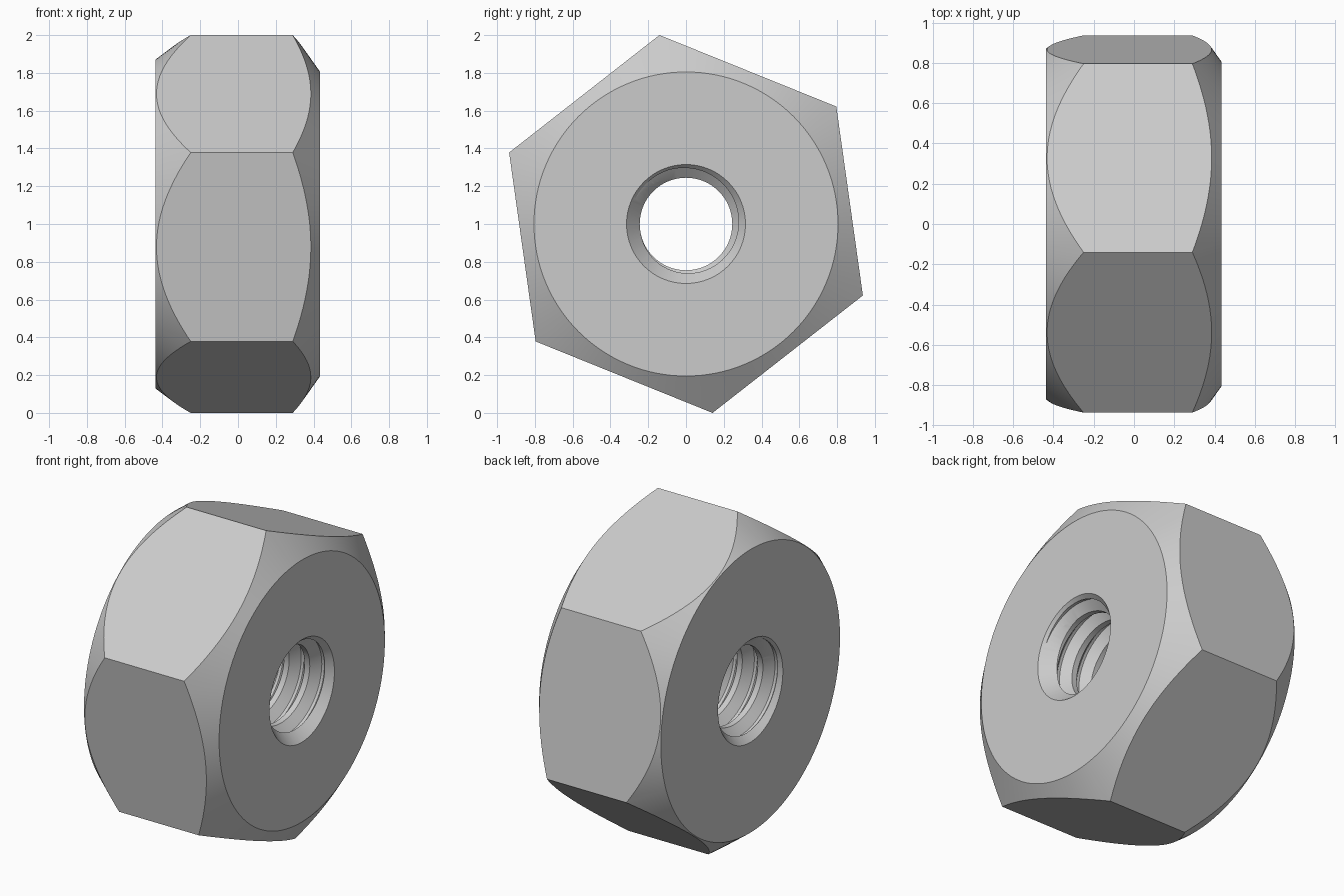
import bpy, bmesh
from math import pi, sin, cos, radians

if "Cube" in bpy.data.objects:
    bpy.data.objects.remove(bpy.data.objects["Cube"], do_unlink=True)

CENTRE_Z = 1.0
LEFT_X, RIGHT_X = 0.435, -0.438     # the two end faces
MINOR, MAJOR, PITCH = 0.245, 0.30, 0.14
RIM, RIM_DEPTH = 0.315, 0.08        # countersink of the hole

steel = bpy.data.materials.new("steel grey")
steel.use_nodes = True
grey = (0.6, 0.6, 0.6, 1)
steel.diffuse_color = grey
steel.node_tree.nodes["Principled BSDF"].inputs["Base Color"].default_value = grey


def ring_point(x, r, a):
    return (x, r * cos(a), CENTRE_Z + r * sin(a))


def make_object(name, bm):
    bmesh.ops.recalc_face_normals(bm, faces=bm.faces)
    mesh = bpy.data.meshes.new(name)
    bm.to_mesh(mesh)
    bm.free()
    mesh.materials.append(steel)
    obj = bpy.data.objects.new(name, mesh)
    bpy.context.collection.objects.link(obj)
    return obj


def lathe(name, profile, sides, turn=0.0):
    """Closed solid around the x axis from (x, radius) pairs."""
    bm = bmesh.new()
    rings = [[bm.verts.new(ring_point(x, r, turn + 2 * pi * i / sides))
              for i in range(sides)] for x, r in profile]
    for a, b in zip(rings, rings[1:]):
        for i in range(sides):
            j = (i + 1) % sides
            bm.faces.new((a[i], a[j], b[j], b[i]))
    bm.faces.new(rings[0])
    bm.faces.new(rings[-1])
    return make_object(name, bm)


def thread_solid(name, sides=64, turns=9):
    """Screw-shaped solid: a trapezoid tooth profile wound along x."""
    tooth = [(0, MINOR), (0.25, MINOR), (0.56, MAJOR), (0.69, MAJOR)]
    k = len(tooth)
    rows = turns * k
    start = -(turns + 1) * PITCH / 2
    bm = bmesh.new()

    def vert(j, i):
        offset, r = tooth[j % k]
        x = start + PITCH * (j // k + offset + i / sides)
        return bm.verts.new(ring_point(x, r, 2 * pi * i / sides))

    columns = [[vert(j, i) for j in range(rows + 1 + (k if i == 0 else 0))]
               for i in range(sides)]
    columns.append(columns[0][k:])      # the seam joins one turn further on
    for a, b in zip(columns, columns[1:]):
        for j in range(rows):
            bm.faces.new((a[j], b[j], b[j + 1], a[j + 1]))
    # close both ends with fans
    open_edges = [e for e in bm.edges if e.is_boundary]
    tips = {s: bm.verts.new((s * (abs(start) + PITCH), 0, CENTRE_Z)) for s in (-1, 1)}
    for e in open_edges:
        side = 1 if e.verts[0].co.x > 0 else -1
        bm.faces.new((*e.verts, tips[side]))
    bmesh.ops.triangulate(bm, faces=bm.faces)
    return make_object(name, bm)


def boolean(target, tool, operation):
    mod = target.modifiers.new(operation.lower(), "BOOLEAN")
    mod.operation, mod.solver, mod.object = operation, "EXACT", tool
    bpy.context.view_layer.objects.active = target
    bpy.ops.object.modifier_apply(modifier=mod.name)
    bpy.data.objects.remove(tool, do_unlink=True)


# Hexagonal prism with conical corner chamfers, deeper on the left end
nut = lathe("hex_nut", [(-0.6, 1.01), (0.6, 1.01)], 6, radians(98))
chamfer = lathe("chamfer_form", [(RIGHT_X, 0.87), (-0.13, 1.1), (0.226, 1.1),
                                 (LEFT_X, 0.805)], 128)
boolean(nut, chamfer, "INTERSECT")

# Threaded hole, then a countersink at each end
boolean(nut, thread_solid("thread_cutter"), "DIFFERENCE")
slope = (RIM - 0.2) / (RIM - MINOR) * RIM_DEPTH
over = 0.05
wide = RIM + over * (RIM - MINOR) / RIM_DEPTH
for face_x, s in ((LEFT_X, 1), (RIGHT_X, -1)):
    sink = lathe("countersink", [(face_x - s * slope, 0.2), (face_x + s * over, wide)], 64)
    boolean(nut, sink, "DIFFERENCE")

# Smooth cones and thread, crisp edges elsewhere
bpy.ops.object.select_all(action="DESELECT")
nut.select_set(True)
bpy.context.view_layer.objects.active = nut
bpy.ops.object.shade_smooth_by_angle(angle=radians(20))
